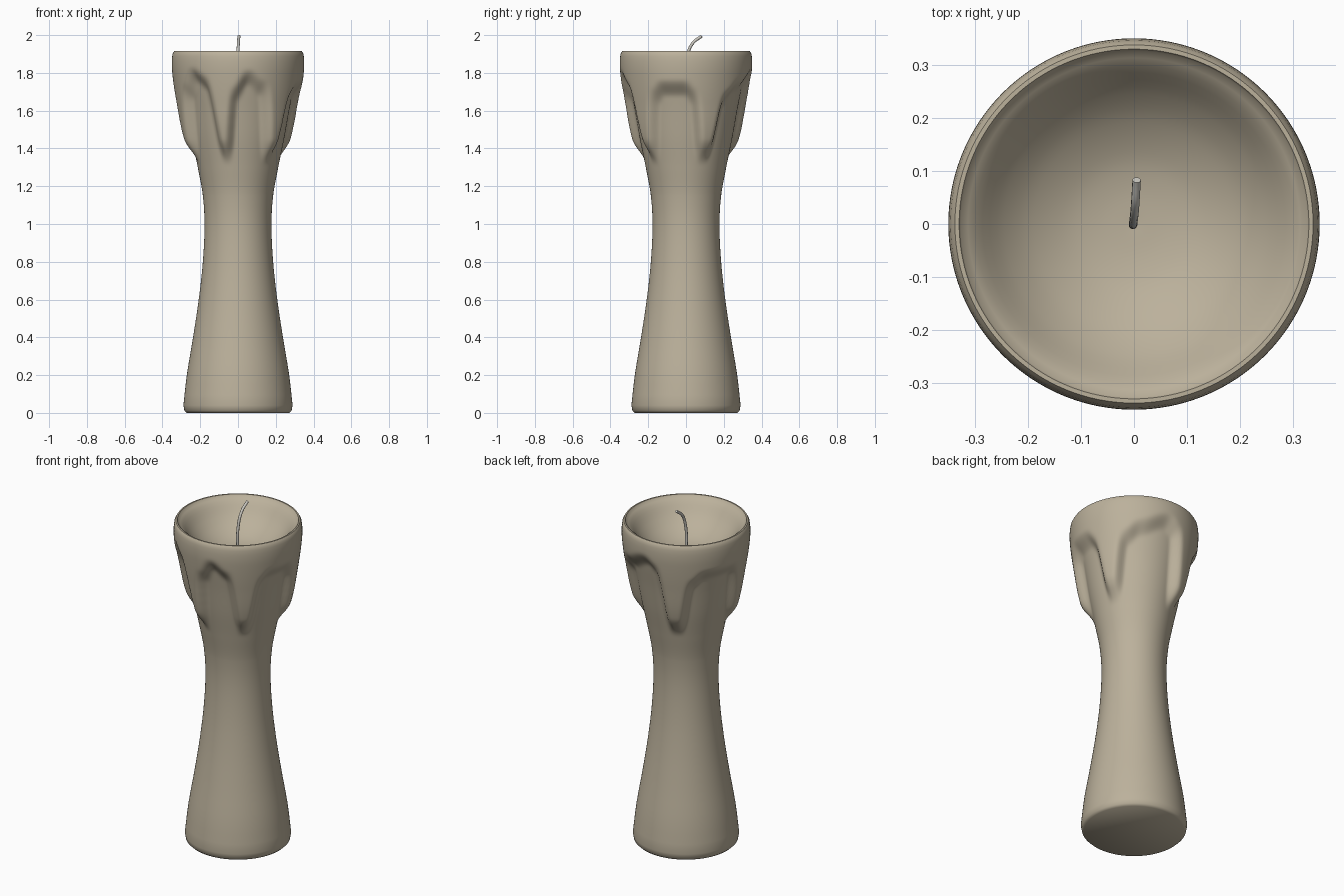
import bpy, bmesh, math

if "Cube" in bpy.data.objects:
    bpy.data.objects.remove(bpy.data.objects["Cube"])


def smoothstep(t):
    t = max(0.0, min(1.0, t))
    return t * t * (3 - 2 * t)


def hermite(pts, x):
    """Smooth curve through (x, y) points."""
    n = len(pts)

    def slope(i):
        a, b = pts[max(i - 1, 0)], pts[min(i + 1, n - 1)]
        return (b[1] - a[1]) / (b[0] - a[0])
    i = max(0, min(n - 2, sum(p[0] <= x for p in pts) - 1))
    (x0, y0), (x1, y1) = pts[i], pts[i + 1]
    h = x1 - x0
    t = max(0.0, min(1.0, (x - x0) / h))
    return ((2*t**3 - 3*t*t + 1) * y0 + (t**3 - 2*t*t + t) * h * slope(i)
            + (3*t*t - 2*t**3) * y1 + (t**3 - t*t) * h * slope(i + 1))


# (height, radius) of the bare candle and of the melted layer over it
CORE = [(0.04, 0.289), (0.2, 0.271), (0.4, 0.238), (0.6, 0.208), (0.8, 0.186),
        (1.0, 0.177), (1.15, 0.186), (1.3, 0.213), (1.45, 0.244), (1.6, 0.271),
        (1.75, 0.3), (1.92, 0.325)]
LAYER = [(1.15, 0.187), (1.3, 0.226), (1.38, 0.258), (1.45, 0.294),
         (1.65, 0.329), (1.8, 0.348), (1.87, 0.35), (1.92, 0.343)]

# (angle in degrees, height) of the lower edge of the melted layer
EDGE = [(22, 1.33), (28, 1.33), (41, 1.64), (56, 1.70), (84, 1.76), (94, 1.72),
        (106, 1.33), (119, 1.33), (131, 1.64), (142, 1.69), (176, 1.69),
        (194, 1.33), (201, 1.33), (214, 1.67), (226, 1.76), (238, 1.72),
        (252.5, 1.33), (258.5, 1.33), (267, 1.66), (279, 1.75), (294, 1.69),
        (308, 1.33), (317, 1.33), (329, 1.65), (336, 1.69), (360, 1.69),
        (367, 1.65), (377, 1.33), (382, 1.33)]


def edge_height(deg):
    deg = (deg - 22) % 360 + 22
    for (a, za), (b, zb) in zip(EDGE, EDGE[1:]):
        if a <= deg <= b:
            return za + (zb - za) * smoothstep((deg - a) / (b - a))
    return EDGE[-1][1]


# Edge table at one-degree steps; the cover is averaged sideways for soft drips
EDGE_TABLE = [edge_height(d) for d in range(360)]
SPREAD = [(o, 1 + math.cos(math.pi * o / 7)) for o in range(-6, 7)]
TOTAL = sum(w for _, w in SPREAD)


def outer_radius(deg, z):
    r = hermite(CORE, z)
    if z > 1.15:
        cover = 0
        for off, w in SPREAD:
            e = EDGE_TABLE[round(deg + off) % 360]
            cover += w * smoothstep((z - e + 0.02) / 0.1)
        r += max(0.0, hermite(LAYER, z) - r) * cover / TOTAL
    return r


def make_material(name, col):
    m = bpy.data.materials.new(name)
    m.diffuse_color = (*col, 1)
    m.use_nodes = True
    m.node_tree.nodes["Principled BSDF"].inputs["Base Color"].default_value = m.diffuse_color
    return m


# Candle body: rings from the foot up, over the rim and down into the bowl
SIDES = 180
heights = [0.04 + i * 0.0555 for i in range(20)]
heights += [1.15 + i * 0.0125 for i in range(61)]
rings = [lambda d: (0.272, 0.0), lambda d: (0.284, 0.012)]
rings += [lambda d, z=z: (outer_radius(d, z), z) for z in heights]
rings += [lambda d: (outer_radius(d, 1.9) - 0.004, 1.908),
          lambda d: (0.338, 1.915), lambda d: (0.33, 1.915)]
BOWL = [(0.0, 1.728), (0.07, 1.733), (0.13, 1.748), (0.2, 1.785),
        (0.25, 1.828), (0.285, 1.87), (0.305, 1.893), (0.327, 1.908)]
rings += [lambda d, r=r: (r, hermite(BOWL, r))
          for r in [0.327 * (1 - i / 24) for i in range(24)]]

bm = bmesh.new()
loops = []
for ring in rings:
    loop = []
    for k in range(SIDES):
        deg = 360 * k / SIDES
        r, z = ring(deg)
        a = math.radians(deg)
        loop.append(bm.verts.new((r * math.cos(a), r * math.sin(a), z)))
    loops.append(loop)
for lo, hi in zip(loops, loops[1:]):
    for k in range(SIDES):
        j = (k + 1) % SIDES
        bm.faces.new((lo[k], lo[j], hi[j], hi[k]))
bm.faces.new(loops[0][::-1])
centre = bm.verts.new((0, 0, 1.728))
for k in range(SIDES):
    bm.faces.new((loops[-1][k], loops[-1][(k + 1) % SIDES], centre))
bmesh.ops.recalc_face_normals(bm, faces=bm.faces)
mesh = bpy.data.meshes.new("candle_body")
bm.to_mesh(mesh)
bm.free()
body = bpy.data.objects.new("candle_body", mesh)
bpy.context.collection.objects.link(body)
mesh.materials.append(make_material("wax", (0.5, 0.44, 0.33)))

# Wick: thin tube leaning backwards
cu = bpy.data.curves.new("wick", 'CURVE')
cu.dimensions = '3D'
cu.bevel_depth = 0.008
cu.bevel_resolution = 3
cu.resolution_u = 8
cu.use_fill_caps = True
sp = cu.splines.new('BEZIER')
path = [(-0.002, 0, 1.71), (-0.001, 0.005, 1.88), (0.002, 0.034, 1.955),
        (0.005, 0.083, 1.995)]
sp.bezier_points.add(len(path) - 1)
for p, co in zip(sp.bezier_points, path):
    p.co = co
    p.handle_left_type = p.handle_right_type = 'AUTO'
wick = bpy.data.objects.new("wick", cu)
bpy.context.collection.objects.link(wick)
cu.materials.append(make_material("wick_cord", (0.6, 0.58, 0.53)))
bpy.ops.object.select_all(action='DESELECT')
wick.select_set(True)
bpy.context.view_layer.objects.active = wick
bpy.ops.object.convert(target='MESH')

# Smooth shading with the foot edge and rim kept crisp
for ob in (body, bpy.context.view_layer.objects.active):
    bpy.ops.object.select_all(action='DESELECT')
    ob.select_set(True)
    bpy.context.view_layer.objects.active = ob
    bpy.ops.object.shade_smooth_by_angle(angle=math.radians(50))
